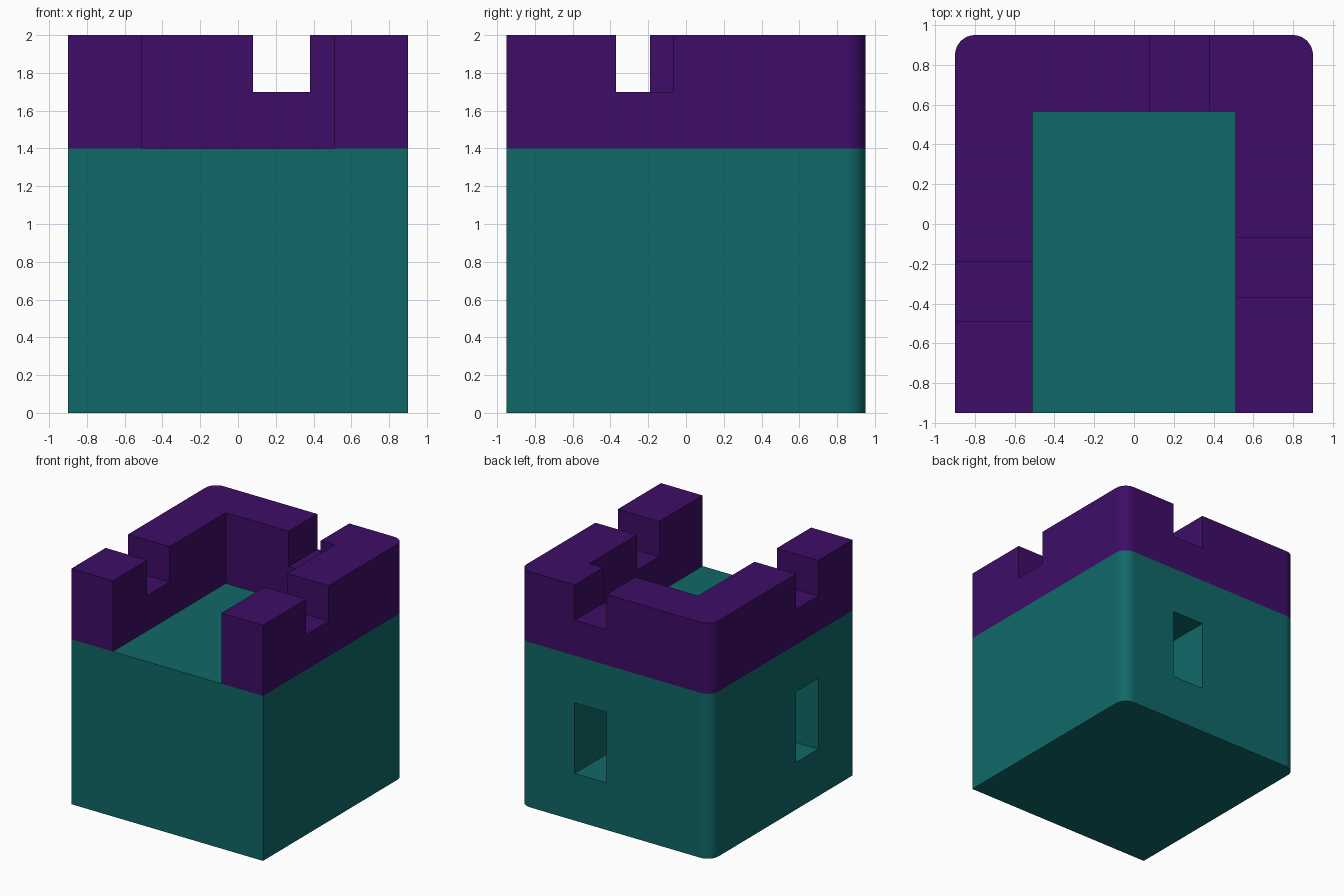
import bpy
import bmesh
from math import sin, cos, pi

if "Cube" in bpy.data.objects:
    bpy.data.objects.remove(bpy.data.objects["Cube"], do_unlink=True)

HALF_X, HALF_Y = 0.9, 0.95          # outer footprint
INNER_X, INNER_Y = 0.51, 0.565      # open floor inside the parapet
FLOOR, TOP = 1.4, 2.0
RADIUS, STEPS = 0.1, 10             # rounded back corners


def material(name, colour):
    mat = bpy.data.materials.new(name)
    mat.use_nodes = True
    mat.diffuse_color = (*colour, 1)
    mat.node_tree.nodes["Principled BSDF"].inputs["Base Color"].default_value = (*colour, 1)
    return mat


teal = material("teal", (0.005, 0.14, 0.138))
purple = material("purple", (0.047, 0.004, 0.135))


def prism(name, outline, z0, z1, mat):
    """Extrude a counter-clockwise outline from z0 to z1."""
    bm = bmesh.new()
    base = bm.faces.new([bm.verts.new((x, y, z0)) for x, y in outline])
    grown = bmesh.ops.extrude_face_region(bm, geom=[base], use_keep_orig=True)
    for v in grown["geom"]:
        if isinstance(v, bmesh.types.BMVert):
            v.co.z = z1
    bmesh.ops.recalc_face_normals(bm, faces=bm.faces)
    mesh = bpy.data.meshes.new(name)
    bm.to_mesh(mesh)
    bm.free()
    mesh.materials.append(mat)
    obj = bpy.data.objects.new(name, mesh)
    bpy.context.collection.objects.link(obj)
    return obj


def cut(obj, x0, x1, y0, y1, z0, z1):
    """Subtract a box from the object and apply the result."""
    box = prism("cutter", [(x0, y0), (x1, y0), (x1, y1), (x0, y1)], z0, z1,
                obj.data.materials[0])
    box.hide_render = True
    mod = obj.modifiers.new("cut", "BOOLEAN")
    mod.operation, mod.solver, mod.object = "DIFFERENCE", "EXACT", box
    graph = bpy.context.evaluated_depsgraph_get()
    mesh = bpy.data.meshes.new_from_object(obj.evaluated_get(graph))
    obj.modifiers.clear()
    obj.data = mesh
    bpy.data.objects.remove(box, do_unlink=True)


def smooth_corners(obj):
    """Smooth only the rounded corner faces; flat walls stay flat."""
    for p in obj.data.polygons:
        p.use_smooth = max(abs(c) for c in p.normal) < 0.9999


# Footprint: square at the front, rounded at the back
footprint = [(-HALF_X, -HALF_Y), (HALF_X, -HALF_Y)]
for side, start in ((1, 0), (-1, pi / 2)):
    for i in range(STEPS + 1):
        a = start + i * pi / 2 / STEPS
        footprint.append((side * (HALF_X - RADIUS) + RADIUS * cos(a),
                          HALF_Y - RADIUS + RADIUS * sin(a)))

# Tower body and the three-sided parapet
body = prism("tower_body", footprint, 0, FLOOR, teal)
inner = [(-INNER_X, -HALF_Y), (-INNER_X, INNER_Y), (INNER_X, INNER_Y), (INNER_X, -HALF_Y)]
parapet = prism("parapet", footprint[:1] + inner + footprint[1:], FLOOR, TOP, purple)

# Notches between the merlons
NOTCH = (1.7, 2.2)
cut(parapet, 0.08, 0.38, 0.4, 1.2, *NOTCH)
cut(parapet, -1.2, -0.4, -0.49, -0.19, *NOTCH)
cut(parapet, 0.4, 1.2, -0.37, -0.07, *NOTCH)

# Deep window recesses in the back and one side
WINDOW = (0.4, 1.0)
cut(body, 0.08, 0.38, 0.45, 1.2, *WINDOW)
cut(body, -1.2, -0.4, -0.49, -0.19, *WINDOW)

for part in (body, parapet):
    smooth_corners(part)
